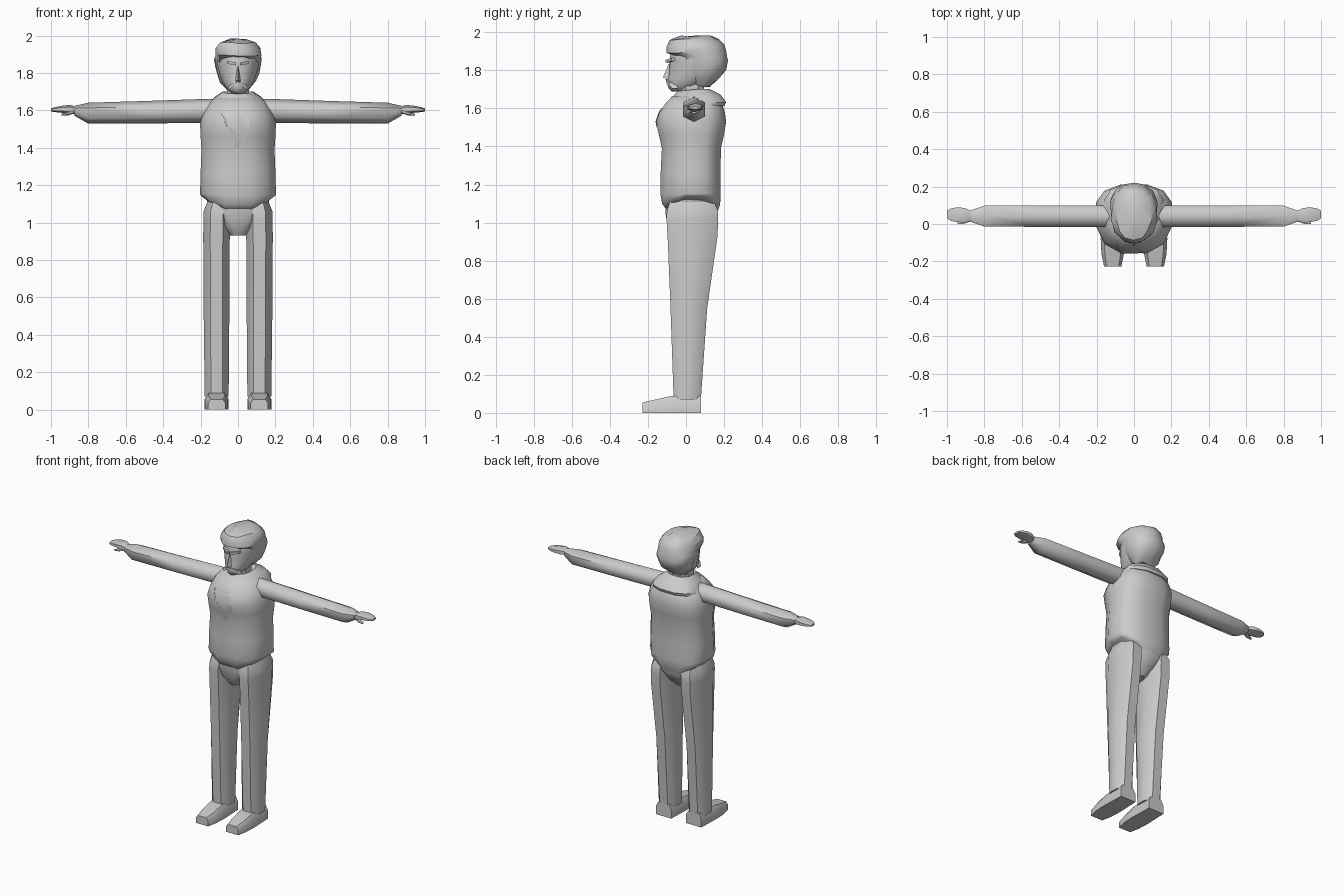
import bpy, bmesh, math, random
from mathutils import Vector

random.seed(4)
grey = bpy.data.materials.new("plain grey")
grey.diffuse_color = (0.6, 0.6, 0.6, 1)


def finish(name, bm, angle=40):
    bmesh.ops.recalc_face_normals(bm, faces=bm.faces)
    me = bpy.data.meshes.new(name)
    bm.to_mesh(me)
    bm.free()
    me.materials.append(grey)
    ob = bpy.data.objects.new(name, me)
    bpy.context.collection.objects.link(ob)
    bpy.ops.object.select_all(action='DESELECT')
    ob.select_set(True)
    bpy.context.view_layer.objects.active = ob
    bpy.ops.object.shade_smooth_by_angle(angle=math.radians(angle))
    return ob


def oval(z, hw, yf, yb, cx=0, n=12, e=0.8, mid=0.5, lift=0):
    """Level rounded outline; lift raises its left and right sides."""
    cy = yf + (yb - yf) * mid
    pts = []
    for i in range(n):
        a = 2 * math.pi * (i + 0.5) / n
        c, s = math.cos(a), math.sin(a)
        u = math.copysign(abs(c) ** e, c)
        v = math.copysign(abs(s) ** e, s)
        k = math.cos(math.pi / n) ** e
        u, v = u / k, v / math.cos(math.pi / n * (n / 2 % 2)) ** e
        y = cy + v * (yb - cy if v > 0 else cy - yf)
        pts.append(Vector((cx + u * hw, y, z + lift * u * u)))
    return pts


def loft(name, rings, angle=40, jitter=0.0, caps=True):
    bm = bmesh.new()
    rows = [[bm.verts.new(p + Vector([random.uniform(-jitter, jitter) for _ in range(3)]))
             for p in r] for r in rings]
    n = len(rows[0])
    for a, b in zip(rows, rows[1:]):
        for i in range(n):
            bm.faces.new((a[i], a[(i + 1) % n], b[(i + 1) % n], b[i]))
    if caps:
        bm.faces.new(rows[0])
        bm.faces.new(rows[-1])
    return finish(name, bm, angle)


# Jacket with a hem that dips at the front and back
torso = loft("jacket", [oval(z, w, f, b, mid=0.6, lift=l) for z, w, f, b, l in (
    (1.05, 0.18, -0.10, 0.17, 0.08), (1.09, 0.20, -0.13, 0.183, 0.055),
    (1.15, 0.203, -0.14, 0.185, 0.0), (1.27, 0.20, -0.138, 0.185, 0),
    (1.39, 0.195, -0.132, 0.187, 0), (1.46, 0.20, -0.148, 0.203, 0),
    (1.53, 0.203, -0.162, 0.215, 0), (1.58, 0.19, -0.145, 0.208, 0),
    (1.63, 0.165, -0.11, 0.19, 0), (1.665, 0.12, -0.075, 0.15, 0))], 50)

# Collar, lower at the front than at the back
loft("collar", [[Vector((p.x, p.y, p.z + 0.12 * min(p.y, 0.06))) for p in oval(z, w, f, b, mid=0.6)]
                for z, w, f, b in (
    (1.605, 0.165, -0.125, 0.205), (1.625, 0.16, -0.115, 0.215),
    (1.665, 0.125, -0.075, 0.185), (1.695, 0.08, -0.05, 0.125),
    (1.66, 0.06, -0.035, 0.10))], 45)

# Loose scarf end lying on the chest
bm = bmesh.new()
outline = ((-0.10, 1.60), (0.03, 1.60), (0.03, 1.56), (0.07, 1.52),
           (0.06, 1.48), (0.0, 1.40), (-0.02, 1.40), (-0.01, 1.47), (-0.05, 1.52))
f = bm.faces.new([bm.verts.new((x, -0.3, z)) for x, z in outline])
bmesh.ops.triangulate(bm, faces=[f])
bmesh.ops.subdivide_edges(bm, edges=bm.edges, cuts=2, use_grid_fill=True)
scarf = finish("scarf_end", bm, 60)
wrap = scarf.modifiers.new("lay on chest", 'SHRINKWRAP')
wrap.target = torso
wrap.wrap_method = 'PROJECT'
wrap.use_project_y = True
wrap.use_positive_direction = True
wrap.offset = 0.004

# Hips tapering to the crotch
loft("hips", [oval(z, w, f, b, n=12) for z, w, f, b in (
    (0.93, 0.04, -0.07, 0.08), (0.98, 0.09, -0.10, 0.13), (1.05, 0.16, -0.112, 0.172),
    (1.16, 0.17, -0.115, 0.17))], 40)

# Neck and head
loft("neck", [oval(z, 0.06, -0.04, 0.10, n=8) for z in (1.62, 1.78)])
loft("head", [oval(z, w, f, b, e=1.1, mid=0.55) for z, w, f, b in (
    (1.688, 0.025, -0.075, 0.0), (1.705, 0.05, -0.095, 0.06), (1.73, 0.07, -0.103, 0.11),
    (1.76, 0.087, -0.097, 0.15), (1.80, 0.10, -0.092, 0.17), (1.85, 0.112, -0.09, 0.18),
    (1.90, 0.112, -0.088, 0.18), (1.95, 0.09, -0.06, 0.15))], 45)

# Swept hair: open face below the fringe, full at the back
loft("hair", [oval(z, w, f, b, n=14, e=0.95) for z, w, f, b in (
    (1.715, 0.06, 0.04, 0.12), (1.755, 0.095, 0.015, 0.175), (1.80, 0.115, 0.0, 0.207),
    (1.845, 0.124, -0.015, 0.219), (1.875, 0.124, -0.06, 0.217), (1.895, 0.122, -0.10, 0.21),
    (1.93, 0.116, -0.103, 0.20), (1.96, 0.092, -0.08, 0.175),
    (1.98, 0.045, -0.02, 0.13))], 35, 0.006)

# Nose wedge
bm = bmesh.new()
for p in ((0, -0.088, 1.84), (-0.02, -0.08, 1.752), (0.02, -0.08, 1.752), (0, -0.122, 1.762), (0, -0.06, 1.76)):
    bm.verts.new(p)
bmesh.ops.convex_hull(bm, input=bm.verts)
finish("nose", bm, 30)

# Drooping moustache and brows
for s in (-1, 1):
    for name, pts in (("moustache", ((0, 1.755), (0.045, 1.735), (0.06, 1.705), (0.03, 1.722))),
                      ("brow", ((0.01, 1.855), (0.06, 1.865), (0.06, 1.85), (0.01, 1.84)))):
        bm = bmesh.new()
        for x, z in pts:
            y = -0.104 + 9 * x * x
            bm.verts.new((s * x, y - 0.004, z))
            bm.verts.new((s * x, y + 0.03, z))
        bmesh.ops.convex_hull(bm, input=bm.verts)
        finish(name, bm, 30)


def limb_ring(x, y, z, ry, rz, n=6):
    """Upright outline across the arm."""
    return [Vector((x, y + ry * math.sin(2 * math.pi * i / n) / math.sin(math.pi / 3),
                    z + rz * math.cos(2 * math.pi * i / n))) for i in range(n)]


for s, side in ((-1, "left"), (1, "right")):
    # Sleeve with tapering cuff
    loft(side + "_sleeve", [limb_ring(s * x, 0.042, z, ry, rz) for x, z, ry, rz in (
        (0.13, 1.60, 0.058, 0.062), (0.18, 1.597, 0.058, 0.064), (0.50, 1.59, 0.057, 0.06),
        (0.80, 1.585, 0.056, 0.056), (0.875, 1.598, 0.03, 0.026))], 62)
    # Hand and thumb
    loft(side + "_hand", [limb_ring(s * x, y, z, ry, rz) for x, y, z, ry, rz in (
        (0.86, 0.042, 1.60, 0.022, 0.018), (0.90, 0.046, 1.605, 0.038, 0.025),
        (0.94, 0.05, 1.606, 0.04, 0.019), (0.98, 0.05, 1.604, 0.033, 0.013),
        (1.0, 0.05, 1.602, 0.02, 0.008))], 62)
    loft(side + "_thumb", [limb_ring(s * x, y, z, r, r * 0.7) for x, y, z, r in (
        (0.87, 0.03, 1.595, 0.014), (0.91, 0.015, 1.583, 0.014), (0.945, 0.008, 1.577, 0.007))], 62)
    # Trouser leg
    loft(side + "_trouser_leg", [oval(z, w, f, b, cx=s * c, n=8, e=0.85) for z, c, w, f, b in (
        (0.07, 0.114, 0.064, -0.07, 0.083), (0.55, 0.115, 0.069, -0.088, 0.118),
        (0.93, 0.115, 0.071, -0.106, 0.175), (1.02, 0.114, 0.071, -0.112, 0.178),
        (1.06, 0.112, 0.072, -0.11, 0.178), (1.12, 0.105, 0.055, -0.09, 0.15))], 50)
    # Shoe: heel to toe sections
    bm = bmesh.new()
    rows = []
    for y, w, h in ((0.08, 0.058, 0.09), (-0.08, 0.064, 0.088), (-0.16, 0.06, 0.07), (-0.228, 0.046, 0.055)):
        rows.append([bm.verts.new((s * 0.114 + u * w, y, z)) for u, z in (
            (-1, 0), (1, 0), (1, h * 0.65), (0.7, h), (-0.7, h), (-1, h * 0.65))])
    for a, b in zip(rows, rows[1:]):
        for i in range(6):
            bm.faces.new((a[i], a[(i + 1) % 6], b[(i + 1) % 6], b[i]))
    bm.faces.new(rows[0])
    bm.faces.new(rows[-1])
    finish(side + "_shoe", bm, 40)
